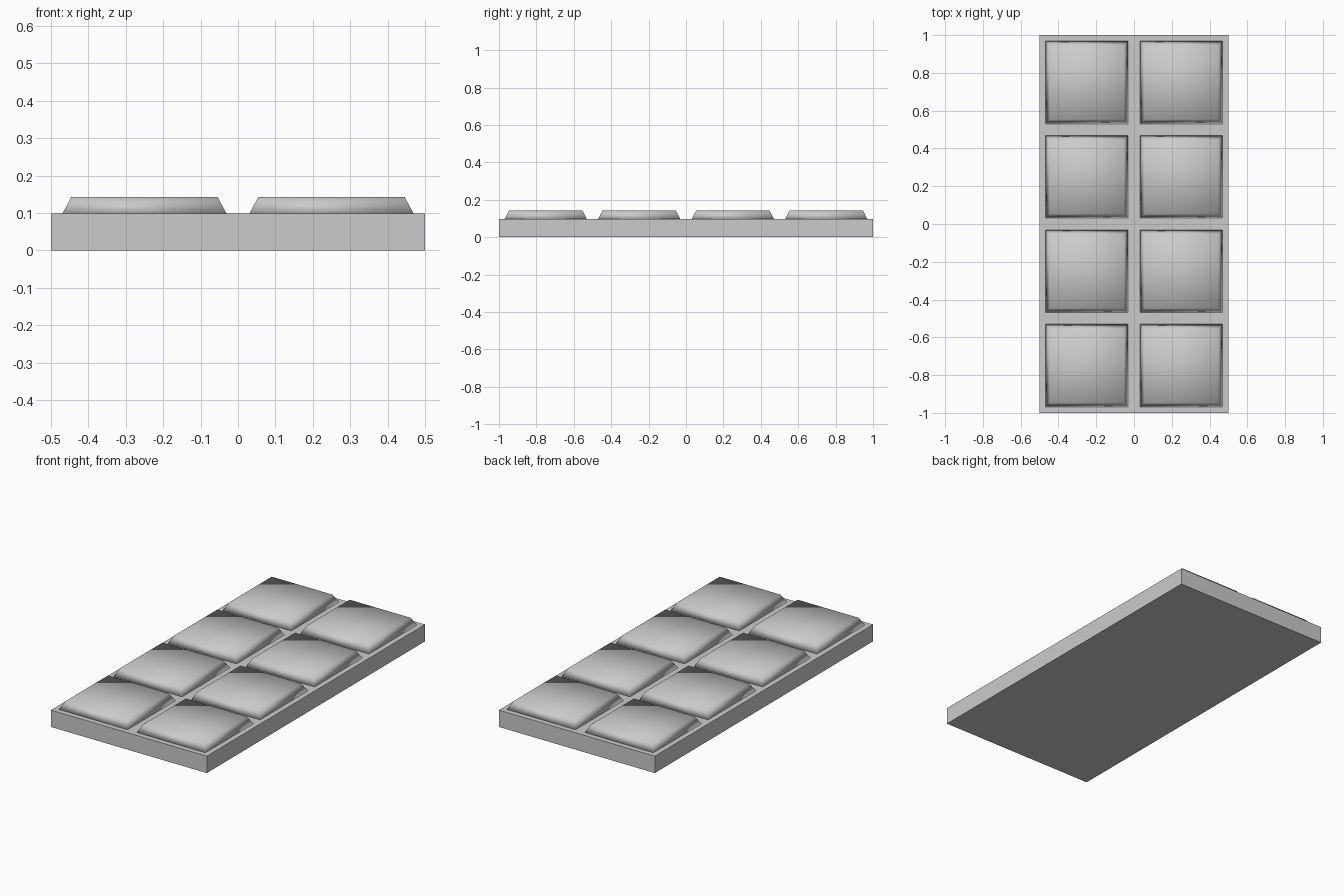
import bpy
import bmesh
from mathutils import Matrix

cube = bpy.data.objects.get("Cube")
if cube:
    bpy.data.objects.remove(cube, do_unlink=True)

grey = bpy.data.materials.new("light grey")
grey.use_nodes = True
colour = (0.6, 0.6, 0.6, 1)
grey.diffuse_color = colour
grey.node_tree.nodes["Principled BSDF"].inputs["Base Color"].default_value = colour

SLAB_TOP = 0.098
PAD_TOP = 0.143
PITCH = 0.5


def add_object(name, bm, location, smooth):
    mesh = bpy.data.meshes.new(name)
    for face in bm.faces:
        face.smooth = smooth
    bm.to_mesh(mesh)
    bm.free()
    mesh.materials.append(grey)
    obj = bpy.data.objects.new(name, mesh)
    obj.location = location
    bpy.context.collection.objects.link(obj)


# Flat rectangular slab
bm = bmesh.new()
bmesh.ops.create_cube(bm, size=1, matrix=Matrix.Diagonal((1, 2, SLAB_TOP, 1)))
add_object("slab", bm, (0, 0, SLAB_TOP / 2), False)


# Raised square pads with sloping sides, softly shaded all over
def add_pad(name, x, y, base=0.439, top=0.391):
    height = PAD_TOP - SLAB_TOP
    bm = bmesh.new()
    bmesh.ops.create_cube(bm, size=1, matrix=Matrix.Diagonal((base, base, height, 1)))
    for v in bm.verts:
        if v.co.z > 0:
            v.co.x *= top / base
            v.co.y *= top / base
    add_object(name, bm, (x, y, SLAB_TOP + height / 2), True)


for row in range(4):
    for column in range(2):
        add_pad(f"pad_row_{row + 1}_column_{column + 1}",
                (column - 0.5) * PITCH, (row - 1.5) * PITCH)
